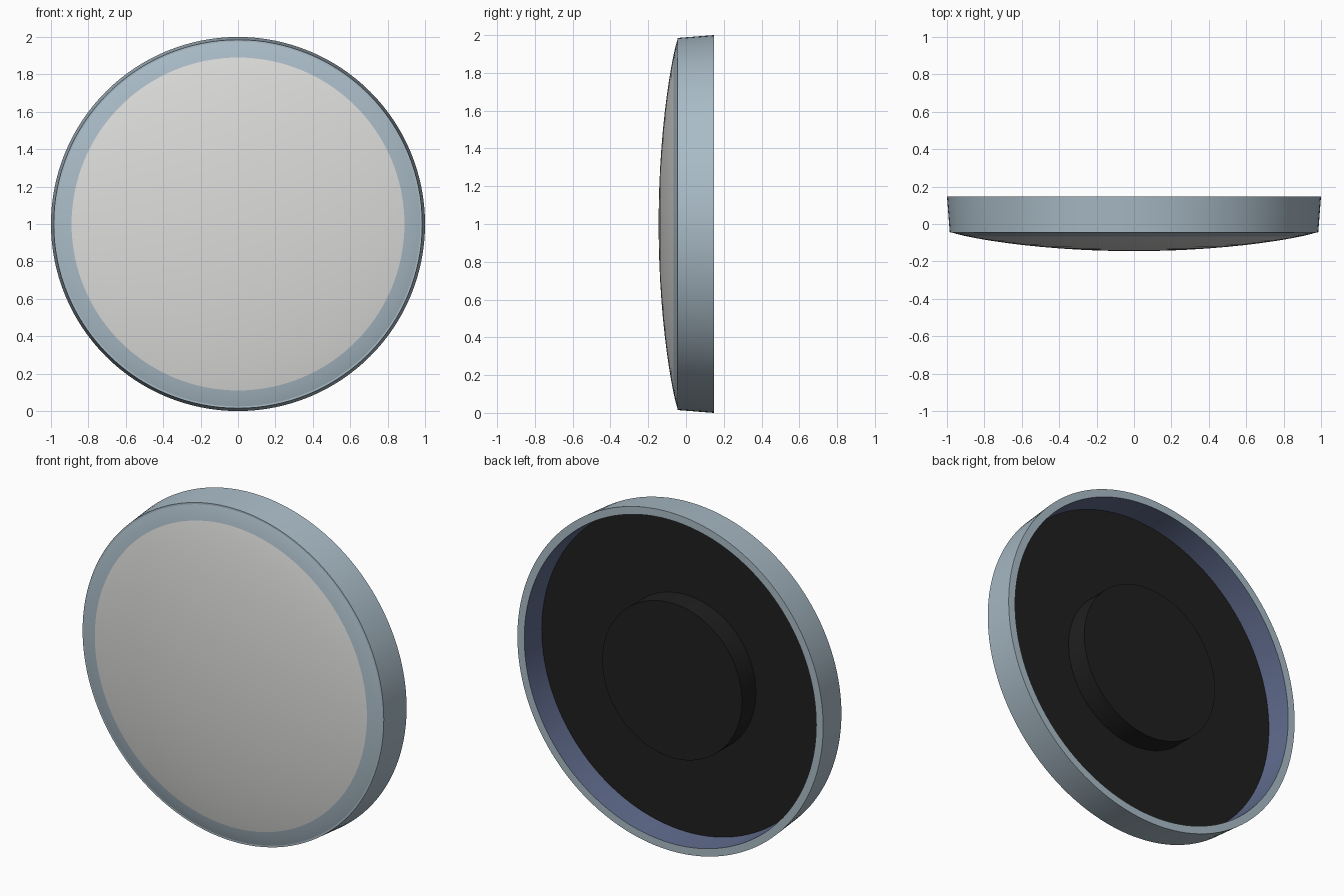
import bpy, bmesh, math

if "Cube" in bpy.data.objects:
    bpy.data.objects.remove(bpy.data.objects["Cube"])

SEG = 128
CZ = 1.0  # height of the lamp axis


def material(name, rgb):
    m = bpy.data.materials.new(name)
    m.diffuse_color = (*rgb, 1)
    m.use_nodes = True
    m.node_tree.nodes["Principled BSDF"].inputs["Base Color"].default_value = m.diffuse_color
    return m


BLUE_GREY = material("blue grey", (0.40, 0.50, 0.57))
LIGHT_GREY = material("light grey", (0.72, 0.72, 0.71))
SLATE = material("slate blue", (0.115, 0.145, 0.26))
BLACK = material("soft black", (0.014, 0.014, 0.014))


def lathe(name, profile, mats, rule=None, seg=SEG, angle=30, centre=(0, 0, CZ)):
    """Revolve (radius, y) points round a y axis; rule(i) picks the material of band i."""
    bm = bmesh.new()
    rings = []
    for r, y in profile:
        if r < 1e-6:
            rings.append([bm.verts.new((0, y, 0))] * seg)
        else:
            rings.append([bm.verts.new((r * math.cos(2 * math.pi * k / seg), y,
                                        r * math.sin(2 * math.pi * k / seg))) for k in range(seg)])
    for i in range(len(rings) - 1):
        a, b = rings[i], rings[i + 1]
        for k in range(seg):
            n = (k + 1) % seg
            vs = list(dict.fromkeys((a[k], a[n], b[n], b[k])))
            f = bm.faces.new(vs)
            f.material_index = rule(i) if rule else 0
    # profiles run from front to outside to back, so this winding faces outward
    bm.normal_update()
    me = bpy.data.meshes.new(name)
    bm.to_mesh(me)
    bm.free()
    for m in mats:
        me.materials.append(m)
    ob = bpy.data.objects.new(name, me)
    ob.location = centre
    bpy.context.collection.objects.link(ob)
    bpy.ops.object.select_all(action='DESELECT')
    ob.select_set(True)
    bpy.context.view_layer.objects.active = ob
    bpy.ops.object.shade_smooth_by_angle(angle=math.radians(angle))
    return ob


# Housing ring: tapered outside, flat back rim, slate inner wall
ring = [(0.965, -0.045), (0.985, -0.045), (1.0, 0.147), (0.955, 0.147), (0.942, -0.02)]
lathe("housing_ring", ring, [BLUE_GREY, SLATE], lambda i: 1 if i == 3 else 0)

# Domed diffuser with a blue grey border
radii = [0, 0.1, 0.2, 0.3, 0.4, 0.5, 0.6, 0.68, 0.76, 0.83, 0.89, 0.92, 0.95, 0.975]
dome = [(r, -0.045 - 0.1 * (1 - (r / 0.975) ** 2) ** 0.85) for r in radii]
lathe("diffuser_dome", dome, [LIGHT_GREY, BLUE_GREY], lambda i: 1 if radii[i] >= 0.89 else 0)

# Back plate inside the ring
lathe("back_plate", [(0, -0.02), (0.946, -0.02), (0.946, 0.0), (0, 0.0)], [BLACK])

# Raised mounting base
base = lathe("mounting_base", [(0, -0.01), (0.457, -0.01), (0.457, 0.13), (0, 0.13)], [BLACK])

# Screw holes: a round one below and an upright slot above
hole = [(0, 0.08), (0.05, 0.08), (0.05, 0.2), (0, 0.2)]
round_cut = lathe("round_hole_cutter", hole, [BLACK], seg=32, centre=(-0.06, 0, CZ - 0.31))
slot_cut = lathe("slot_hole_cutter", hole, [BLACK], seg=32, centre=(0, 0, CZ + 0.36))
slot_cut.scale = (0.5, 1, 1)
for cutter in (round_cut, slot_cut):
    mod = base.modifiers.new(cutter.name, 'BOOLEAN')
    mod.operation = 'DIFFERENCE'
    mod.object = cutter
    mod.solver = 'EXACT'
    cutter.hide_render = True
    cutter.display_type = 'WIRE'
